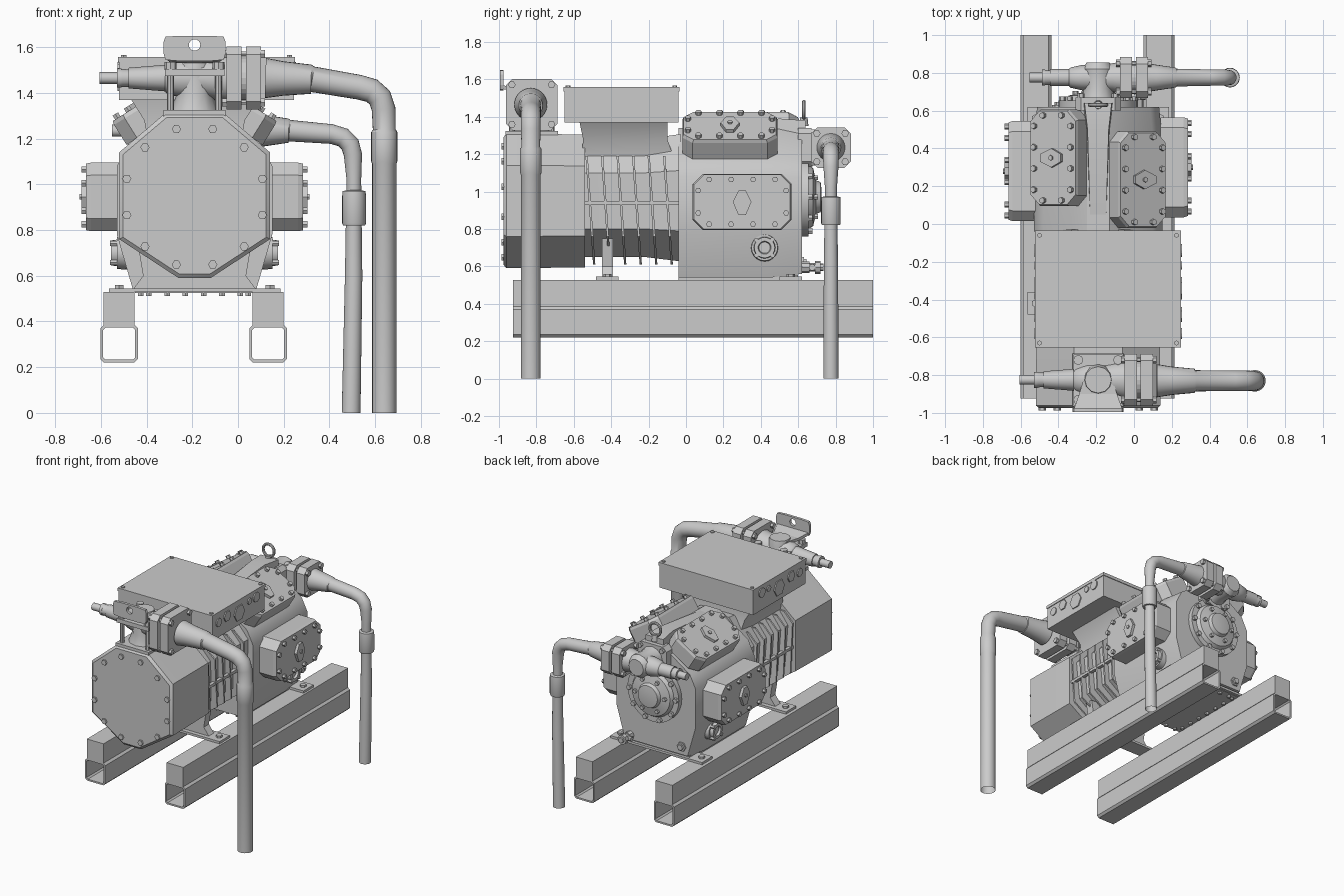
import bpy, bmesh
from math import sin, cos, pi, radians, hypot
from mathutils import Vector as V

if "Cube" in bpy.data.objects:
    bpy.data.objects.remove(bpy.data.objects["Cube"])

CX = -0.19   # centre plane of the compressor


# ---------- helpers: every part is (verts, faces) made by lofting rings ----------
def loft(rings, closed=False, caps=(True, True)):
    n, m = len(rings[0]), len(rings)
    vs = [V(p) for r in rings for p in r]
    fs = []
    for i in range(m if closed else m - 1):
        j = (i + 1) % m
        fs += [(i*n + k, i*n + (k+1) % n, j*n + (k+1) % n, j*n + k) for k in range(n)]
    if not closed:
        if caps[0]:
            fs.append(tuple(range(n)))
        if caps[1]:
            fs.append(tuple(range((m-1)*n, m*n)))
    return vs, fs


def make(name, parts, smooth=True):
    me = bpy.data.meshes.new(name)
    vs, fs = [], []
    for pv, pf in parts:
        o = len(vs)
        vs += pv
        fs += [tuple(i + o for i in f) for f in pf]
    me.from_pydata([tuple(v) for v in vs], [], fs)
    bm = bmesh.new()
    bm.from_mesh(me)
    bmesh.ops.recalc_face_normals(bm, faces=bm.faces)
    bm.to_mesh(me)
    bm.free()
    if smooth:
        me.shade_smooth()
        me.set_sharp_from_angle(angle=radians(32))
    ob = bpy.data.objects.new(name, me)
    bpy.context.collection.objects.link(ob)
    return ob


def circle(c, t, r, n):
    t = V(t).normalized()
    a = V((0, 1, 0)) if abs(t.y) < .9 else V((1, 0, 0))
    a = (a - t * a.dot(t)).normalized()
    b = t.cross(a)
    return [V(c) + r * (a * cos(2*pi*k/n) + b * sin(2*pi*k/n)) for k in range(n)]


def lathe(c, d, prof, n=24):
    d = V(d).normalized()
    return loft([circle(V(c) + d * t, d, r, n) for t, r in prof])


def pipe(y, pts, n=24):
    c = [V((p[0], y, p[1])) for p in pts]
    rings = [circle(c[i], c[min(i+1, len(c)-1)] - c[max(i-1, 0)], pts[i][2], n)
             for i in range(len(c))]
    return loft(rings, caps=(True, False))


def bolt(p, d, r=.018, h=.02):
    return lathe(p, d, [(-.005, r), (h, r)], 6)


def box(x0, x1, y0, y1, z0, z1):
    return loft([[(x0, y0, z), (x1, y0, z), (x1, y1, z), (x0, y1, z)] for z in (z0, z1)])


def rect(a, b, c):   # half sizes with chamfered corners
    return [(-a+c, -b), (a-c, -b), (a, -b+c), (a, b-c), (a-c, b), (-a+c, b), (-a, b-c), (-a, -b+c)]


def section(half, y, s=1.0, tilt=0.0):   # symmetric xz section, listed top to bottom
    prof = half + [(-d, z) for d, z in reversed(half)]
    return [(CX + d*s, y - tilt*(z-.94), .94 + (z-.94)*s) for d, z in prof]


def plate(c, u, v, prof, t, grow=1.0):   # extruded profile along u x v
    c, u, v = V(c), V(u).normalized(), V(v).normalized()
    n = u.cross(v)
    return loft([[c + (u*a + v*b)*s + n*h for a, b in prof] for h, s in ((0, 1), (t*.85, 1), (t, grow))])


# ---------- base rails ----------
for side, x in (("left", -.52), ("right", .132)):
    outer, inner = rect(.082, .082, .015), rect(.07, .07, .01)
    rings = [[(x+a, y, .303+b) for a, b in p]
             for p, y in ((outer, -.925), (inner, -.925), (inner, 1), (outer, 1))]
    make(side + "_rail_tube", [loft(rings, closed=True)], False)
    make(side + "_rail_block", [box(x-.068, x+.068, -.925, 1, .385, .528)], False)

# ---------- motor housing with end cover ----------
cover = [(.13, 1.31), (.33, 1.14), (.33, .76), (.07, .59)]
core = [(.13, 1.28), (.28, 1.10), (.27, .80), (.08, .65)]
make("motor_end_cover", [loft([section(cover, -.975, .95), section(cover, -.96),
                               section(cover, -.90), section(cover, -.54, .985)])])
make("motor_barrel", [loft([section(core, -.56), section(core, -.22), section(core, -.03, 1.08)])])
make("end_cover_bolts", [bolt((CX + .307*cos(a), -.975, .945 + .307*sin(a)), (0, -1, 0), .02, .012)
                         for a in [radians(15 + 30*k) for k in range(12)]], False)
fin = [(.24, 1.19), (.315, 1.12), (.315, .76), (.10, .61)]
make("cooling_fins", [loft([section(fin, y, 1, .07), section(fin, y + .012, 1, .07)])
                      for y in [-.52 + .083*k for k in range(6)]], False)
make("fin_ribs", [box(CX + s*.30 - .012, CX + s*.30 + .012, -.54, -.04, .93, .95) for s in (-1, 1)], False)

# ---------- crankcase ----------
case = [(.06, 1.34), (.29, 1.18), (.34, 1.08), (.34, .78), (.27, .54)]
make("crankcase", [loft([section(case, -.04), section(case, .45), section(case, .62, .95)])])
make("crankcase_ridge", [loft([[(CX-w, y, 1.2), (CX+w, y, 1.2), (CX+w*.8, y, z), (CX-w*.8, y, z)]
                               for y, w, z in ((-.04, .05, 1.33), (.5, .07, 1.39), (.64, .09, 1.38))])])
make("bottom_plate", [box(CX-.26, CX+.26, -.04, .6, .525, .555)] +
     [bolt((CX+s*.235, .02+.09*k, .525), (0, 0, -1), .014, .014) for s in (-1, 1) for k in range(7)] +
     [bolt((CX-.2+.08*k, y, .525), (0, 0, -1), .014, .014) for y in (-.02, .57) for k in range(6)], False)

# ---------- mounting feet ----------
feet = [box(CX-.375, CX+.375, y0, y1, .528, .545) for y0, y1 in ((-.48, -.36), (.50, .62))]
feet.append(loft([[(CX-w, -.45, z), (CX+w, -.45, z), (CX+w, -.39, z), (CX-w, -.39, z)]
                  for w, z in ((.27, .54), (.225, .6), (.25, .75))]))
feet += [bolt((CX+s*.33, y, .545), (0, 0, 1), .022, .015) for s in (-1, 1) for y in (-.42, .56)]
make("mounting_feet", feet, False)

# ---------- cylinder heads: two on the sides, two inclined on top ----------
def head(name, c, v, hu, hv, thick, flip):
    u, v = V((0, flip, 0)), V(v).normalized()
    n = u.cross(v)
    c = V(c)
    ch = .055
    parts = [plate(c, u, v, rect(hu, hv, ch), thick, .97)]
    top = c + n*thick
    parts.append(plate(top, u, v, [(-.05, 0), (-.02, -.07), (.02, -.07), (.05, 0), (.02, .06), (-.02, .06)], .02))
    a, b = hu - .03, hv - .03
    spots = [(f*a, s*b) for s in (-1, 1) for f in (-.75, -.25, .25, .75)]
    spots += [(s*a, f*b) for s in (-1, 1) for f in (-.5, .5)]
    parts += [bolt(top + u*p + v*q, n, .016, .02) for p, q in spots]
    parts.append(bolt(top + n*.02, n, .014, .008))
    make(name, parts, False)

head("right_side_head", (CX+.33, .30, .945), (0, 0, 1), .265, .15, .145, 1)
head("left_side_head", (CX-.33, .28, .945), (0, 0, 1), .265, .15, .145, -1)
ca, sa = cos(radians(32)), sin(radians(32))
head("right_top_head", (CX+.175, .235, 1.25), (-ca, 0, sa), .255, .145, .12, 1)
head("left_top_head", (CX-.175, .35, 1.25), (ca, 0, sa), .255, .145, .12, -1)

# ---------- terminal box ----------
bx0, bx1, by0, by1 = -.52, .245, -.65, -.04
make("terminal_box", [box(bx0, bx1, by0, by1, 1.37, 1.535),
                      box(bx0-.005, bx1+.005, by0-.005, by1+.005, 1.535, 1.558)], False)
make("terminal_box_neck", [loft([[(CX-w, y0, z), (CX+w, y0, z), (CX+w, y1, z), (CX-w, y1, z)]
                                 for w, y0, y1, z in ((.2, -.56, -.06, 1.17), (.22, -.55, -.1, 1.28), (.28, -.57, -.1, 1.375))])])
make("box_screws", [bolt((x, y, 1.558), (0, 0, 1), .013, .008) for x in (bx0+.02, bx1-.02) for y in (by0+.02, by1-.02)], False)
make("cable_knockouts", [lathe((x, y, z), (d, 0, 0), [(-.004, r), (.008, r)], n)
                         for x, d in ((bx0, -1), (bx1, 1))
                         for y, z, r, n in ((-.14, 1.5, .035, 16), (-.22, 1.5, .022, 12), (-.34, 1.46, .06, 6), (-.48, 1.49, .04, 6), (-.58, 1.48, .03, 12))], False)

# ---------- shut-off valves ----------
def valve(name, y, z, h, x0, k):
    # body, stem with nuts, two square flanges and their bolts
    make(name + "_valve_body", [lathe((x0, y, z), (-1, 0, 0), [
        (-.02, h*.8), (.04, h*.7), (.10, h*.62), (.2, h*.62), (.26, h*.5), (.27, h*.42), (.43*k, .045),
        (.43*k, .038), (.46*k, .04), (.46*k, .042), (.48*k, .042), (.48*k, .026), (.555*k, .026)], 12)])
    parts = [plate((x, y, z), (0, 1, 0), (0, 0, 1), rect(h, h, .035), .065) for x in (x0, x0+.085)]
    parts.append(lathe((x0, y, z), (1, 0, 0), [(0, h*.7), (.12, h*.7)]))
    q = h - .032
    for s in (-1, 1):
        for t in (-1, 1):
            parts.append(lathe((x0, y+s*q, z+t*q), (1, 0, 0), [(-.02, .02), (0, .02), (0, .012), (.15, .012), (.15, .02), (.168, .02)], 6))
    make(name + "_valve_flanges", parts, False)

valve("front", -.825, 1.465, .138, -.05, 1.0)
valve("rear", .775, 1.235, .108, -.075, .86)

# front valve pedestal, studs and saddle
ped = [box(CX-.135, CX+.135, -.965, -.685, 1.26, 1.325)]
ped.append(lathe((CX, -.825, 1.31), (0, 0, 1), [(0, .11), (.08, .08), (.16, .09), (.25, .07)], 12))
ped.append(box(CX-.13, CX+.13, -.96, -.69, 1.475, 1.505))
for sx in (-1, 1):
    for sy in (-1, 1):
        ped.append(lathe((CX+sx*.105, -.825+sy*.105, 1.32), (0, 0, 1), [(0, .016), (.18, .016), (.18, .026), (.215, .026)], 8))
make("front_valve_pedestal", ped)

# lifting lug: bent plate with an eye
N = 16
def eye(y, hole):
    if hole:
        return [(CX + .025*cos(2*pi*k/N), y, 1.61 + .025*sin(2*pi*k/N)) for k in range(N)]
    return [(CX + .15*max(-.9, min(.9, 1.2*cos(2*pi*k/N))), y,
             1.60 + (.05 if sin(2*pi*k/N) > 0 else .06)*max(-1, min(1, 1.3*sin(2*pi*k/N)))) for k in range(N)]
make("lifting_lug", [loft([eye(-.995, 0), eye(-.995, 1), eye(-.975, 1), eye(-.975, 0)], closed=True),
                     loft([[(CX-w, y, z), (CX+w, y, z), (CX+w, y, z+.02), (CX-w, y, z+.02)]
                           for w, y, z in ((.13, -.985, 1.55), (.10, -.9, 1.53), (.07, -.80, 1.53))])], False)

# rear valve mount and lifting ring
make("rear_valve_mount", [plate((CX, .6, 1.235), (-1, 0, 0), (0, 0, 1), rect(.12, .105, .03), .07),
                          lathe((CX, .66, 1.235), (0, 1, 0), [(0, .09), (.06, .075), (.16, .085), (.195, .06)], 12)] +
     [bolt((CX+s*.09, .67, 1.235+t*.08), (0, 1, 0)) for s in (-1, 1) for t in (-1, 1)])
ring = [[V((CX, .63, 1.435)) + V((cos(a)*(.045+.01*cos(b)), .01*sin(b), sin(a)*(.045+.01*cos(b))))
         for b in [2*pi*j/8 for j in range(8)]] for a in [2*pi*i/24 for i in range(24)]]
make("lifting_ring", [loft(ring, closed=True), lathe((CX, .63, 1.35), (0, 0, 1), [(0, .025), (.045, .02)], 12)])

# ---------- pipes ----------
make("front_pipe", [pipe(-.83, [(.12, 1.465, .088), (.2, 1.463, .075), (.32, 1.46, .064), (.325, 1.46, .056), (.53, 1.425, .054),
                                (.585, 1.41, .054), (.62, 1.38, .053), (.637, 1.33, .052), (.64, 1.24, .05),
                                (.64, 1.228, .057), (.64, 1.1, .057), (.64, 1.09, .053), (.64, 0, .053)])])
make("rear_pipe", [pipe(.775, [(.06, 1.235, .078), (.12, 1.235, .068), (.22, 1.235, .053), (.225, 1.235, .047), (.41, 1.22, .043),
                               (.46, 1.205, .043), (.49, 1.175, .042), (.503, 1.13, .04), (.507, 1.02, .032),
                               (.506, .6, .038), (.495, 0, .041)]),
                   lathe((.508, .775, .82), (0, 0, 1), [(0, .048), (.01, .052), (.13, .052), (.15, .05), (.155, .03), (.2, .03)])])

# ---------- rear bearing cover, sight glasses, oil valve ----------
make("bearing_cover", [lathe((CX, .58, .97), (0, 1, 0), [(0, .21), (.075, .21), (.075, .17), (.10, .155), (.115, .09), (.14, .08), (.145, .04)], 32)] +
     [bolt((CX+.19*cos(2*pi*k/10), .655, .97+.19*sin(2*pi*k/10)), (0, 1, 0)) for k in range(10)] +
     [bolt((CX+.12*cos(2*pi*k/6), .685, .97+.12*sin(2*pi*k/6)), (0, 1, 0), .015) for k in range(6)])
for side, s in (("right", 1), ("left", -1)):
    make(side + "_sight_glass", [lathe((CX+s*.28, .42, .70), (s, 0, 0), [(0, .075), (.06, .07), (.06, .058), (.085, .055), (.085, .035), (.07, .03)], 20)] +
         [bolt((CX+s*.345, .42+.06*cos(a), .70+.06*sin(a)), (s, 0, 0), .013, .025) for a in (.8, 2.4, 3.9, 5.5)])
make("oil_valve", [lathe((.02, .58, .595), (0, 1, 0), [(0, .03), (.08, .03), (.08, .022), (.11, .022), (.11, .035), (.14, .035), (.14, .02), (.155, .02)], 8),
                   lathe((-.03, .675, .595), (1, 0, 0), [(0, .018), (.09, .018)], 8)])
make("drain_plug", [lathe((-.40, .57, .62), (0, 1, 0), [(0, .035), (.06, .035), (.06, .022), (.075, .022)], 6)], False)
